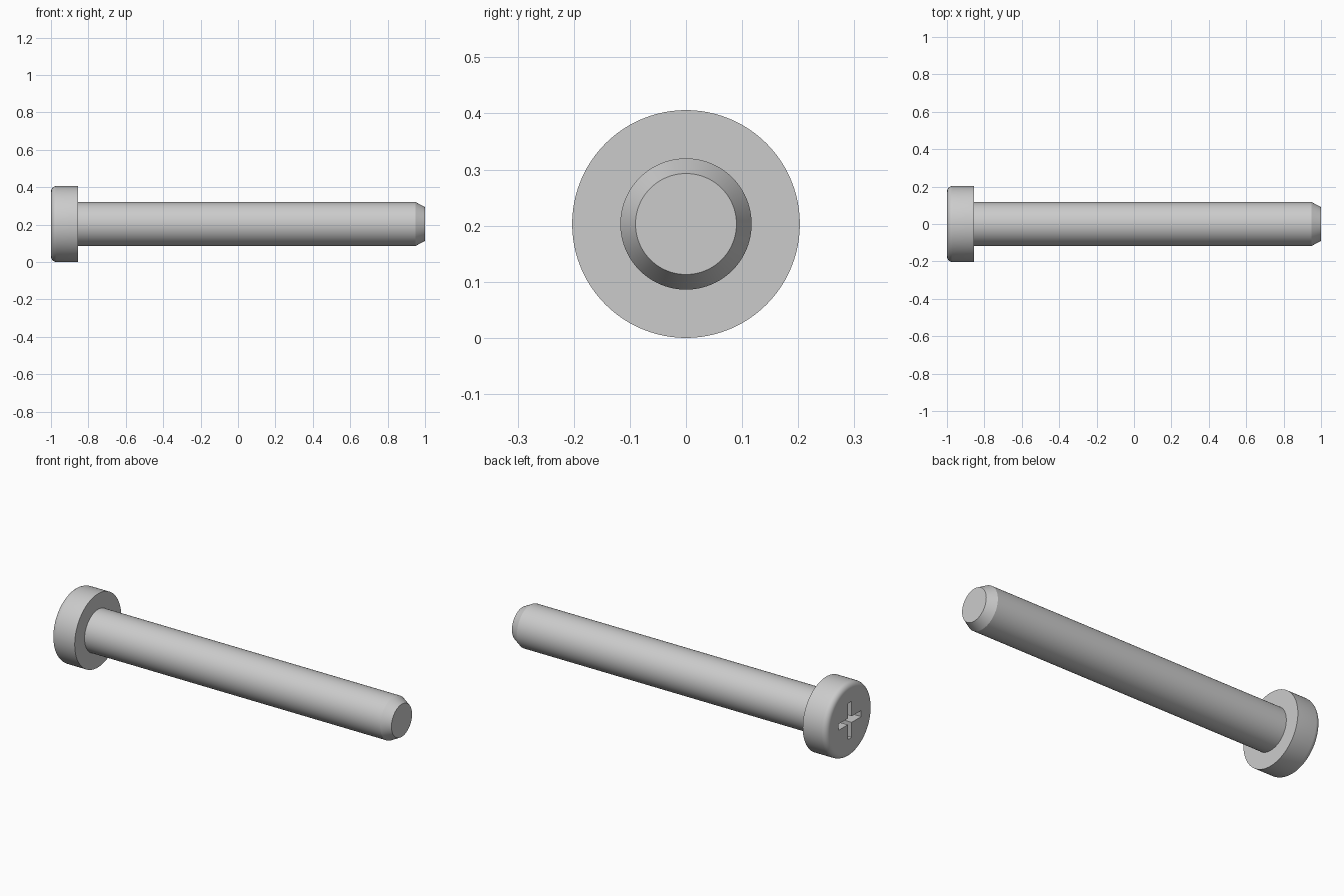
import bpy, bmesh, math
from mathutils import Matrix, Vector

if "Cube" in bpy.data.objects:
    bpy.data.objects.remove(bpy.data.objects["Cube"])

HEAD_R, SHAFT_R, TIP_R = 0.203, 0.117, 0.09
FILLET = 0.03
SEGMENTS = 96

steel = bpy.data.materials.new("grey_steel")
steel.use_nodes = True
colour = (0.6, 0.6, 0.6, 1)
steel.diffuse_color = colour
steel.node_tree.nodes["Principled BSDF"].inputs["Base Color"].default_value = colour


def finish(name, bm):
    bmesh.ops.recalc_face_normals(bm, faces=bm.faces)
    mesh = bpy.data.meshes.new(name)
    bm.to_mesh(mesh)
    bm.free()
    mesh.materials.append(steel)
    obj = bpy.data.objects.new(name, mesh)
    bpy.context.collection.objects.link(obj)
    return obj


def lathe(name, profile):
    """Revolve (x, radius) points around the screw axis."""
    bm = bmesh.new()
    rings = []
    for x, r in profile:
        angles = [math.tau * i / SEGMENTS for i in range(SEGMENTS)]
        rings.append([bm.verts.new((x, r * math.cos(a), HEAD_R + r * math.sin(a)))
                      for a in angles])
    for a, b in zip(rings, rings[1:]):
        for i in range(SEGMENTS):
            j = (i + 1) % SEGMENTS
            bm.faces.new((a[i], a[j], b[j], b[i]))
    bm.faces.new(rings[0])
    bm.faces.new(rings[-1])
    return finish(name, bm)


# Screw body: rounded head, plain shaft and chamfered tip
arc = [math.pi / 2 * i / 6 for i in range(7)]
profile = [(-1 + FILLET * (1 - math.sin(a)), HEAD_R - FILLET * (1 - math.cos(a)))
           for a in reversed(arc)]
profile += [(-0.855, HEAD_R), (-0.855, SHAFT_R), (0.95, SHAFT_R), (1, TIP_R)]
screw = lathe("screw", profile)

# Cross-shaped drive recess, cut with two crossed bars
for name, size in (("upright_slot_cutter", (0.16, 0.034, 0.2)),
                   ("level_slot_cutter", (0.16, 0.2, 0.034))):
    bm = bmesh.new()
    place = Matrix.Translation((-1, 0, HEAD_R)) @ Matrix.Diagonal(Vector((*size, 1)))
    bmesh.ops.create_cube(bm, size=1, matrix=place)
    cutter = finish(name, bm)
    cutter.hide_render = True
    cutter.hide_set(True)
    cut = screw.modifiers.new(name, 'BOOLEAN')
    cut.operation = 'DIFFERENCE'
    cut.solver = 'EXACT'
    cut.object = cutter

# Bake the cuts, then remove the cutters
bpy.ops.object.select_all(action='DESELECT')
bpy.context.view_layer.objects.active = screw
screw.select_set(True)
for mod in list(screw.modifiers):
    cutter = mod.object
    bpy.ops.object.modifier_apply(modifier=mod.name)
    bpy.data.objects.remove(cutter)
bpy.ops.object.shade_smooth_by_angle(angle=math.radians(25))
